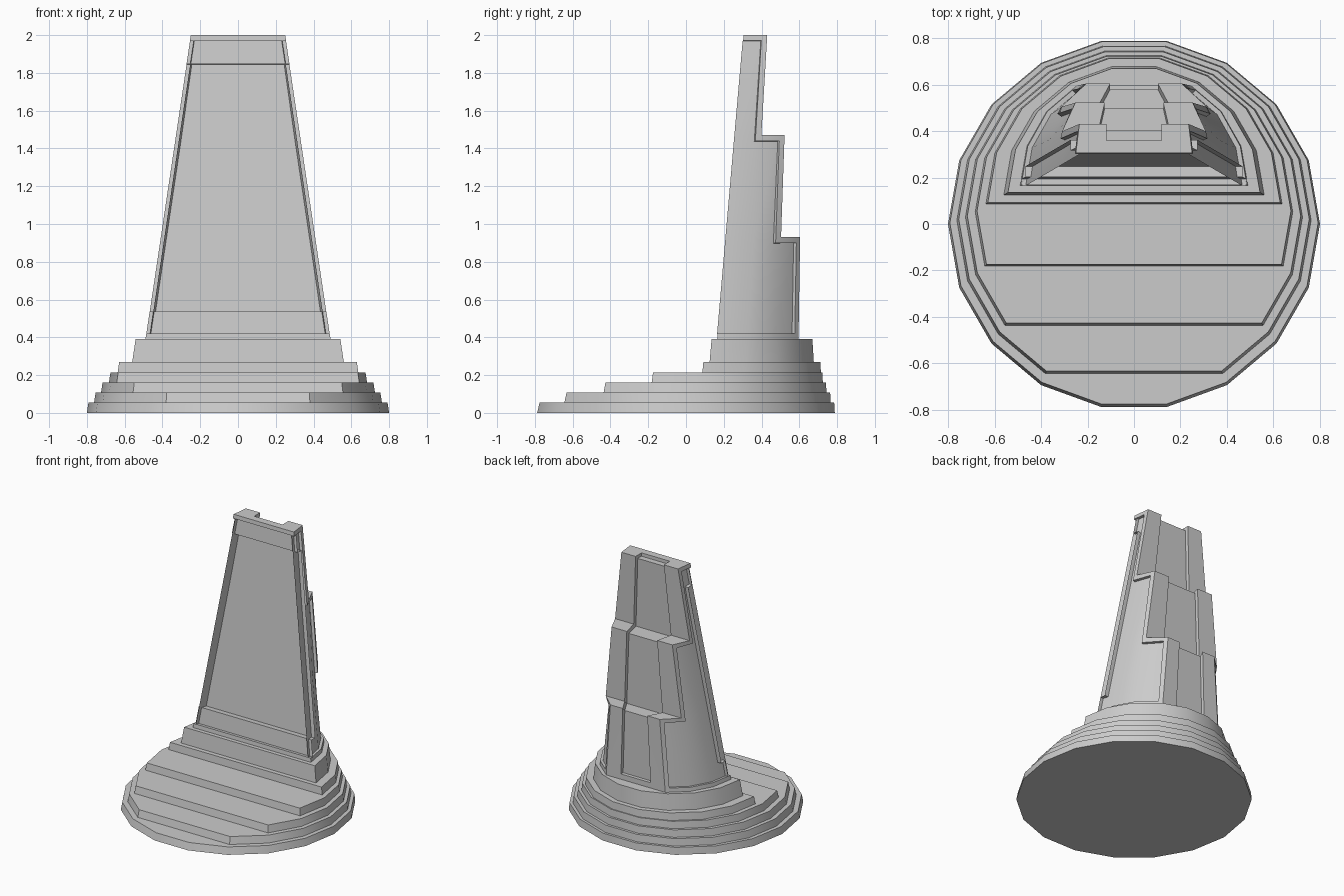
import bpy
import bmesh
from math import sin, cos, radians
from mathutils import Vector

if "Cube" in bpy.data.objects:
    bpy.data.objects.remove(bpy.data.objects["Cube"], do_unlink=True)

stone = bpy.data.materials.new("pale grey stone")
stone.use_nodes = True
GREY = (0.6, 0.6, 0.6, 1)
stone.diffuse_color = GREY
stone.node_tree.nodes["Principled BSDF"].inputs["Base Color"].default_value = GREY


def finish(bm, name):
    bmesh.ops.recalc_face_normals(bm, faces=bm.faces)
    mesh = bpy.data.meshes.new(name)
    bm.to_mesh(mesh)
    bm.free()
    mesh.materials.append(stone)
    obj = bpy.data.objects.new(name, mesh)
    bpy.context.collection.objects.link(obj)
    bpy.ops.object.select_all(action="DESELECT")
    obj.select_set(True)
    bpy.context.view_layer.objects.active = obj
    bpy.ops.object.shade_smooth_by_angle(angle=radians(30))


# Stepped base: 18-sided tiers, each with its front cut off straight
def tier(name, radius, centre, z0, z1, reach):
    bm = bmesh.new()
    h = z1 - z0
    rings = []
    for r, yc, z in ((radius, centre, z0), (radius - 0.15 * h, centre + 0.087 * h, z1)):
        angles = [radians(a) for a in range(-reach, 181 + reach, 20)]
        rings.append([bm.verts.new((r * cos(a), yc + r * sin(a), z)) for a in angles])
    low, high = rings
    bm.faces.new(low)
    bm.faces.new(high)
    for i in range(len(low)):
        bm.faces.new((low[i - 1], low[i], high[i], high[i - 1]))
    finish(bm, name)


heights = (0, 0.054, 0.108, 0.162, 0.215, 0.27, 0.39)
shapes = ((0.8, 0, 80), (0.762, 0.016, 60), (0.725, 0.03, 40),
          (0.683, 0.052, 20), (0.637, 0.087, 0), (0.56, 0.125, 0))
for i, (radius, centre, reach) in enumerate(shapes):
    tier(f"base_tier_{i + 1}", radius, centre, heights[i], heights[i + 1], reach)

# Tower: tapering, leaning half-round shaft with a stepped back
LEVELS = (0.39, 0.93, 1.47, 2.0)
bm = bmesh.new()
cache = {}


def vert(co):
    key = tuple(round(c, 4) for c in co)
    if key not in cache:
        cache[key] = bm.verts.new(co)
    return cache[key]


def face(*points):
    return bm.faces.new([vert(p) for p in points])


def shaft(side, angle, level):
    z = LEVELS[level]
    f = (z - LEVELS[0]) / (LEVELS[-1] - LEVELS[0])
    a = radians(angle)
    return Vector((side * (0.49 - 0.24 * f) * cos(a),
                   0.165 + 0.14 * f + (0.497 - 0.131 * f) * sin(a), z))


def half(side, angle, level):
    p = shaft(side, angle, level)
    p.x /= 2
    if level == 0:
        p.z += 0.04
    return p


def recess(faces, rim, depth):
    """Leave a flat rim, then sink the faces straight in."""
    if rim:
        bmesh.ops.inset_region(bm, faces=faces, thickness=rim, use_even_offset=True)
    bmesh.ops.inset_region(bm, faces=faces, thickness=0.0001, use_even_offset=True)
    bm.normal_update()
    moves = {}
    for v in {v for f in faces for v in f.verts}:
        d = Vector()
        normals = [f.normal.copy() for f in v.link_faces if f in faces]
        for _ in range(60):
            for n in normals:
                d -= (n.dot(d) + depth) * n
        moves[v] = d
    for v, d in moves.items():
        v.co += d


# Front face and side walls
front = face(shaft(-1, 0, 0), shaft(1, 0, 0), shaft(1, 0, 3), shaft(-1, 0, 3))
walls = {1: [], -1: []}
for s in walls:
    for level in range(3):
        for a in range(0, 60 - 20 * level, 20):
            walls[s].append(face(shaft(s, a, level), shaft(s, a + 20, level),
                                 shaft(s, a + 20, level + 1), shaft(s, a, level + 1)))

# Stepped back: two columns with a channel between them
rows = ((60, 0), (60, 1), (40, 1), (40, 2), (20, 2), (20, 3))
channel = []
for lo, hi in zip(rows, rows[1:]):
    for s in (1, -1):
        face(shaft(s, *lo), half(s, *lo), half(s, *hi), shaft(s, *hi))
    channel.append(face(half(1, *lo), half(-1, *lo), half(-1, *hi), half(1, *hi)))
face(shaft(1, 60, 0), shaft(-1, 60, 0), half(-1, 60, 0), half(1, 60, 0))

# Top with a notch, and the underside
notch = {s: Vector((half(s, 20, 3).x, 0.36, LEVELS[-1])) for s in (1, -1)}
channel.append(face(half(1, 20, 3), half(-1, 20, 3), notch[-1], notch[1]))
face(shaft(-1, 0, 3), shaft(1, 0, 3), shaft(1, 20, 3), half(1, 20, 3),
     notch[1], notch[-1], half(-1, 20, 3), shaft(-1, 20, 3))
arc = range(0, 61, 20)
face(*[shaft(1, a, 0) for a in arc], *[shaft(-1, a, 0) for a in reversed(arc)])
bmesh.ops.recalc_face_normals(bm, faces=bm.faces)

# Sunken side panels, back channel and double front panel
for s in walls:
    recess(walls[s], 0.03, 0.02)
recess(channel, 0, 0.025)
recess([front], 0.03, 0.025)
bmesh.ops.inset_region(bm, faces=[front], thickness=0.05, use_even_offset=True)
for v in front.verts:
    up = 0.07 if v.co.z < 1 else -0.07
    lean = -0.149 if v.co.x > 0 else 0.149
    v.co += up * Vector((lean, 0.087, 1))
recess([front], 0, 0.045)
finish(bm, "tower")
